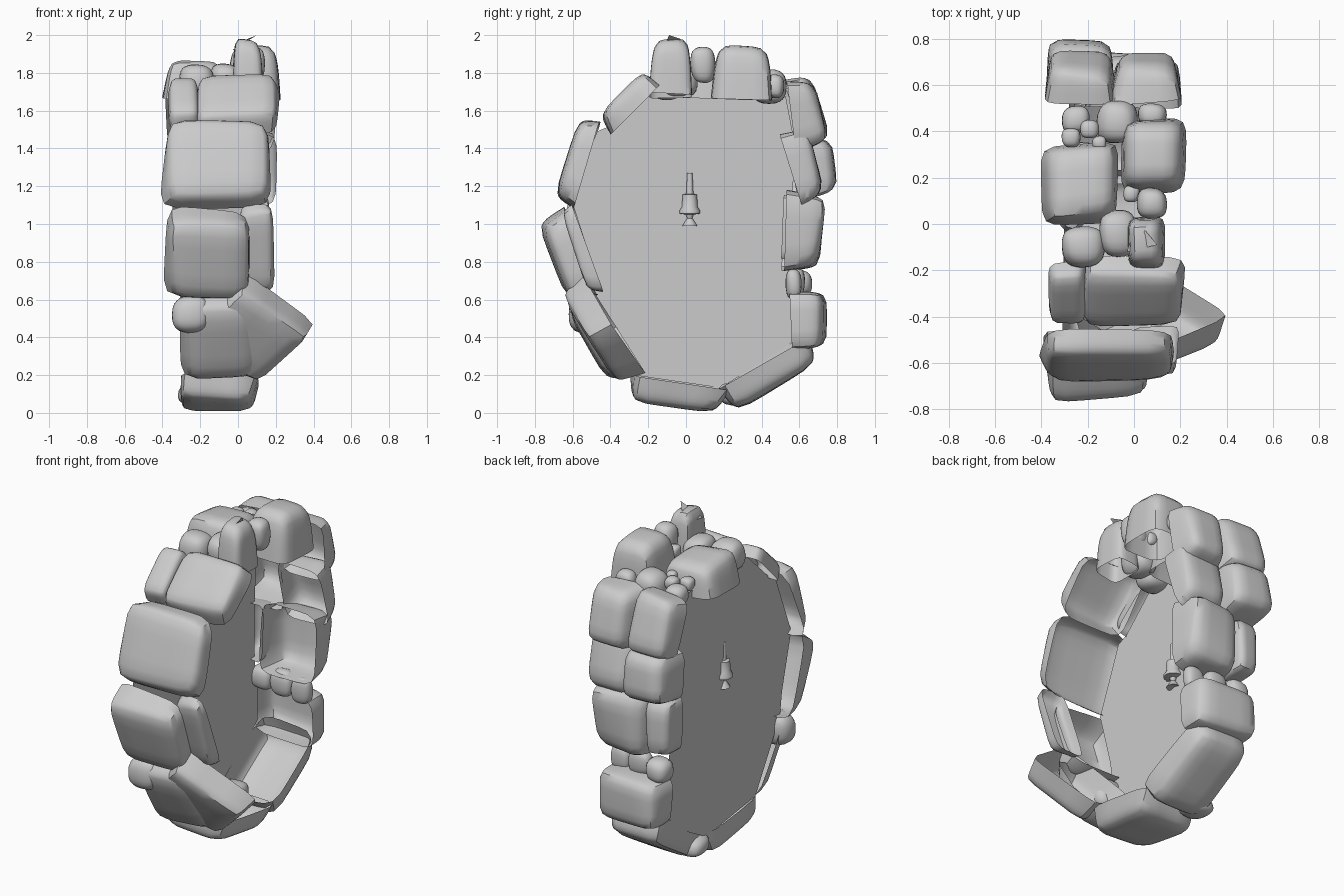
import bpy, bmesh, math, random
from mathutils import Vector, Matrix

if "Cube" in bpy.data.objects:
    bpy.data.objects.remove(bpy.data.objects["Cube"])

random.seed(4)


def finish(bm, name, angle=40):
    bmesh.ops.recalc_face_normals(bm, faces=bm.faces)
    me = bpy.data.meshes.new(name)
    bm.to_mesh(me)
    bm.free()
    ob = bpy.data.objects.new(name, me)
    bpy.context.collection.objects.link(ob)
    bpy.ops.object.select_all(action='DESELECT')
    ob.select_set(True)
    bpy.context.view_layer.objects.active = ob
    bpy.ops.object.shade_smooth_by_angle(angle=math.radians(angle))
    return ob


def rounded_block(k, jitter, shell):
    """Rounded unit block; a shell has no inner face and spans 0..1 in z."""
    bm = bmesh.new()
    bmesh.ops.create_cube(bm, size=2)
    bmesh.ops.subdivide_edges(bm, edges=bm.edges[:], cuts=5, use_grid_fill=True)
    if shell:
        low = [f for f in bm.faces if f.calc_center_median().z < -0.99]
        bmesh.ops.delete(bm, geom=low, context='FACES')
    corner = {(a, b, c): Vector([random.uniform(-jitter, jitter) for _ in range(3)])
              for a in (0, 1) for b in (0, 1) for c in (0, 1)}
    for v in bm.verts:
        p = v.co.copy()
        w = (p + Vector((1, 1, 1))) / 2
        if shell:
            p.z = w.z
        p /= sum(abs(c) ** k for c in p) ** (1 / k)
        if shell:  # outer side slightly smaller than the rim
            p.x *= 1.02 - 0.12 * p.z
            p.y *= 1.02 - 0.14 * p.z
        for (a, b, c), d in corner.items():
            p += d * (w.x if a else 1 - w.x) * (w.y if b else 1 - w.y) * (w.z if c else 1 - w.z)
        v.co = p
    return bm


def shell_stone(name, p1, p2, t, x1, x2, twist=0, k=6, jitter=0.1):
    """Hollow stone whose inner rim runs p1-p2 in the (y, z) plane."""
    a, b = Vector((0, *p1)), Vector((0, *p2))
    mid = (a + b) / 2
    u = (b - a).normalized()
    n = Vector((1, 0, 0)).cross(u)
    if n.dot(mid - Vector((0, 0, 1))) < 0:
        n, u = -n, -u
    mid.x = (x1 + x2) / 2
    bm = rounded_block(k, jitter, True)
    rot = Matrix((Vector((1, 0, 0)), u, n)).transposed()
    half = Vector(((x2 - x1) / 2, (b - a).length / 2, t))
    spin = Matrix.Rotation(math.radians(twist), 3, 'Z')
    for v in bm.verts:
        q = Vector((v.co.x * half.x, v.co.y * half.y, v.co.z * half.z))
        v.co = mid + rot @ (spin @ q)
    return finish(bm, name)


def cobble(name, c, r, k=2.6, jitter=0.12):
    bm = rounded_block(k, jitter, False)
    for v in bm.verts:
        v.co = Vector([c[i] + v.co[i] * r[i] for i in range(3)])
    return finish(bm, name)


# Large hollow stones around the ring: inner rim, thickness, x range, twist, roundness
for row in [
    ("front_upper_stone", (-.39, 1.49), (-.14, 1.74), .11, -.22, .21),
    ("front_upper_side_stone", (-.39, 1.51), (-.16, 1.73), .1, -.37, -.21),
    ("front_high_stone", (-.6, 1.08), (-.45, 1.55), .12, -.39, .18),
    ("front_mid_stone", (-.47, .62), (-.65, 1.07), .15, -.38, .06),
    ("front_mid_side_stone", (-.45, .66), (-.6, 1.1), .07, 0, .19),
    ("front_low_stone", (-.26, .27), (-.51, .66), .15, -.18, .31, -40, 10, .06),
    ("front_low_inner_stone", (-.28, .2), (-.53, .62), .13, -.3, .1),
    ("bottom_stone", (-.28, .2), (.22, .13), .14, -.31, .09),
    ("bottom_back_stone", (.18, .12), (.65, .41), .15, -.28, .1),
    ("back_low_stone", (.56, .33), (.56, .65), .18, -.3, .12),
    ("back_mid_stone", (.51, .77), (.54, 1.18), .2, -.2, .16),
    ("back_mid_side_stone", (.52, .8), (.52, 1.14), .17, -.35, -.19),
    ("back_high_stone_left", (.6, 1.1), (.49, 1.48), .15, -.1, .2),
    ("back_high_stone_right", (.57, 1.13), (.54, 1.45), .24, -.38, -.09),
    ("back_upper_stone_left", (.59, 1.37), (.52, 1.75), .16, -.09, .2),
    ("back_upper_stone_right", (.63, 1.4), (.51, 1.75), .15, -.38, -.09),
    ("top_stone_left", (.0, 1.68), (.34, 1.66), .18, -.39, -.08),
    ("top_stone_right", (.13, 1.66), (.45, 1.65), .28, -.05, .22, 0, 5, .06),
    ("top_crest_stone", (-.19, 1.68), (.03, 1.68), .3, -.03, .13, 0, 5, .06),
]:
    shell_stone(*row)

# Small filler stones on the crown and between the big stones
cobbles = [
    ((-.22, -.1, 1.75), (.09, .09, .09)), ((-.07, -.04, 1.76), (.08, .1, .09)),
    ((.08, .09, 1.84), (.065, .065, .09)), ((-.01, .13, 1.8), (.035, .035, .04)),
    ((-.07, .44, 1.73), (.09, .09, .09)), ((-.25, .45, 1.72), (.06, .06, .06)),
    ((-.19, .41, 1.76), (.04, .04, .04)), ((-.27, .37, 1.76), (.04, .04, .04)),
    ((.08, .47, 1.73), (.06, .05, .06)), ((-.15, .35, 1.77), (.03, .03, .03)),
    ((-.25, -.54, .52), (.1, .08, .1)),
    ((-.24, .6, .69), (.07, .07, .07)), ((-.1, .58, .69), (.07, .05, .08)),
    ((.04, .57, .68), (.06, .04, .08)), ((-.23, .26, .1), (.09, .09, .06)),
]
for i, (c, r) in enumerate(cobbles):
    cobble("filler_stone_%02d" % i, c, r)

# Pointed flake on the very top
bm = bmesh.new()
vs = [bm.verts.new(p) for p in [(-.03, -.12, 1.92), (.1, -.09, 2.0), (.05, -.03, 1.98), (0, -.01, 1.92)]]
bm.faces.new(vs)
finish(bm, "top_flake")

# Flat panel filling the opening
outline = [(-.28, .2), (.2, .13), (.42, .25), (.59, .4), (.59, .62), (.56, .8), (.56, 1.1),
           (.58, 1.42), (.54, 1.7), (.05, 1.73), (-.16, 1.75), (-.4, 1.52), (-.47, 1.49),
           (-.63, 1.09), (-.54, .75), (-.52, .6)]
bm = bmesh.new()
bm.faces.new([bm.verts.new((-.28, y, z)) for y, z in outline])
finish(bm, "portal_panel")

# Small hanging bell on the panel, turned from a profile
profile = [(0, 1.27), (.014, 1.27), (.019, 1.16), (.038, 1.155), (.042, 1.09), (.055, 1.07),
           (.055, 1.055), (.02, 1.05), (.014, 1.03), (.04, .99), (0, 1.0)]
bm = bmesh.new()
vs = [bm.verts.new((r, 0, z)) for r, z in profile]
es = [bm.edges.new(e) for e in zip(vs, vs[1:])]
bmesh.ops.spin(bm, geom=vs + es, axis=(0, 0, 1), cent=(0, 0, 0), steps=12, angle=2 * math.pi)
bmesh.ops.remove_doubles(bm, verts=bm.verts[:], dist=0.001)
bell = finish(bm, "bell")
bell.location = (-.27, .02, 0)
